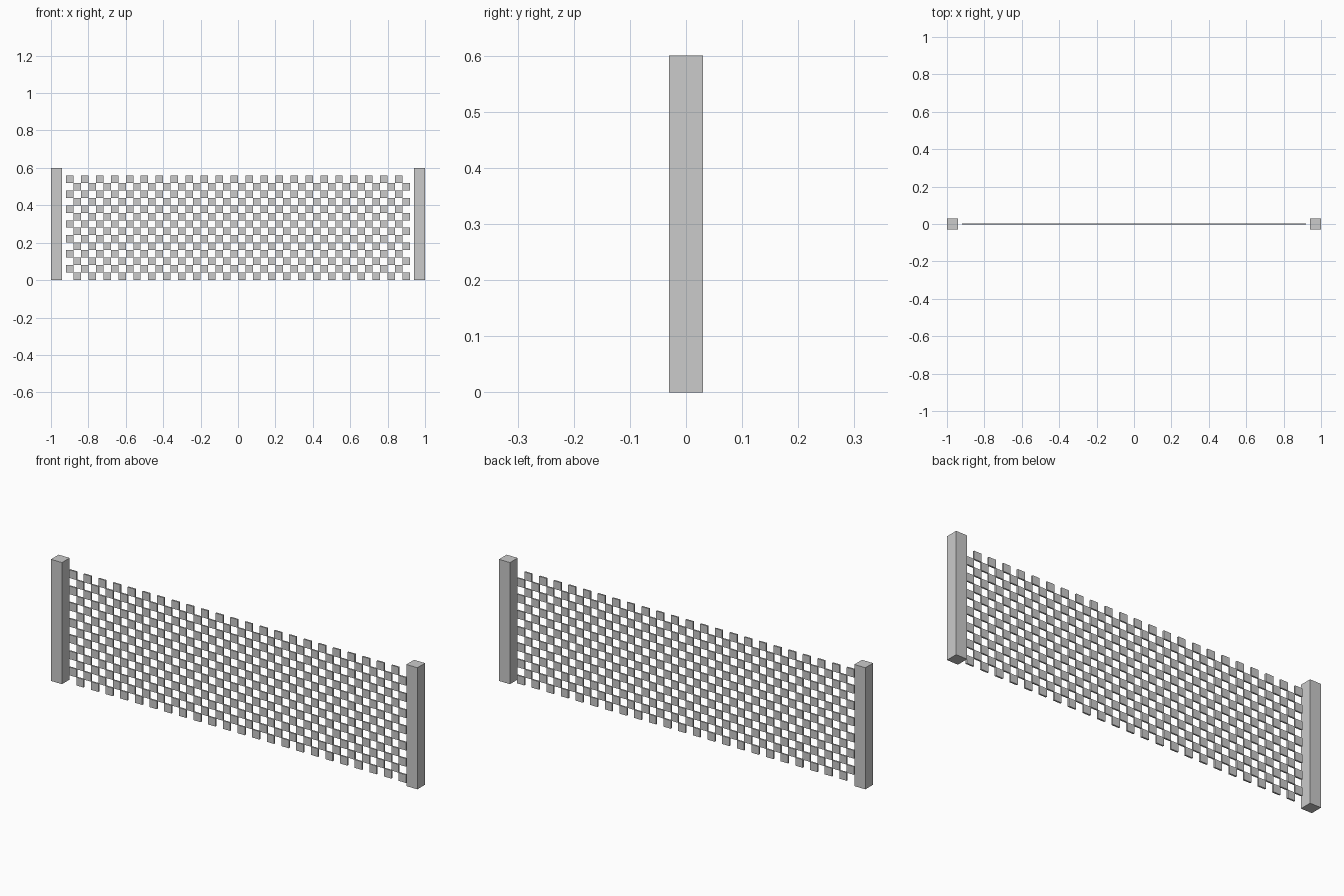
import bpy, bmesh
from mathutils import Matrix, Vector

if "Cube" in bpy.data.objects:
    bpy.data.objects.remove(bpy.data.objects["Cube"])

CELL, COLS, ROWS, THICK = 0.04, 46, 14, 0.008


def add_box(bm, center, size):
    m = Matrix.Translation(center) @ Matrix.Diagonal(Vector((*size, 1.0)))
    bmesh.ops.create_cube(bm, size=1.0, matrix=m)


def make_object(name, boxes):
    bm = bmesh.new()
    for center, size in boxes:
        add_box(bm, Vector(center), size)
    mesh = bpy.data.meshes.new(name)
    bm.to_mesh(mesh)
    bm.free()
    obj = bpy.data.objects.new(name, mesh)
    bpy.context.collection.objects.link(obj)
    return obj


# End posts
for name, x in (("left_post", -0.97), ("right_post", 0.97)):
    make_object(name, [((x, 0, 0.3), (0.06, 0.06, 0.6))])

# Checkered net: thin square tiles on alternating cells
tiles = []
for row in range(ROWS):
    for col in range(COLS):
        if (row + col) % 2:
            x = (col + 0.5 - COLS / 2) * CELL
            tiles.append(((x, 0, (row + 0.5) * CELL), (CELL, THICK, CELL)))
make_object("checkered_net", tiles)
